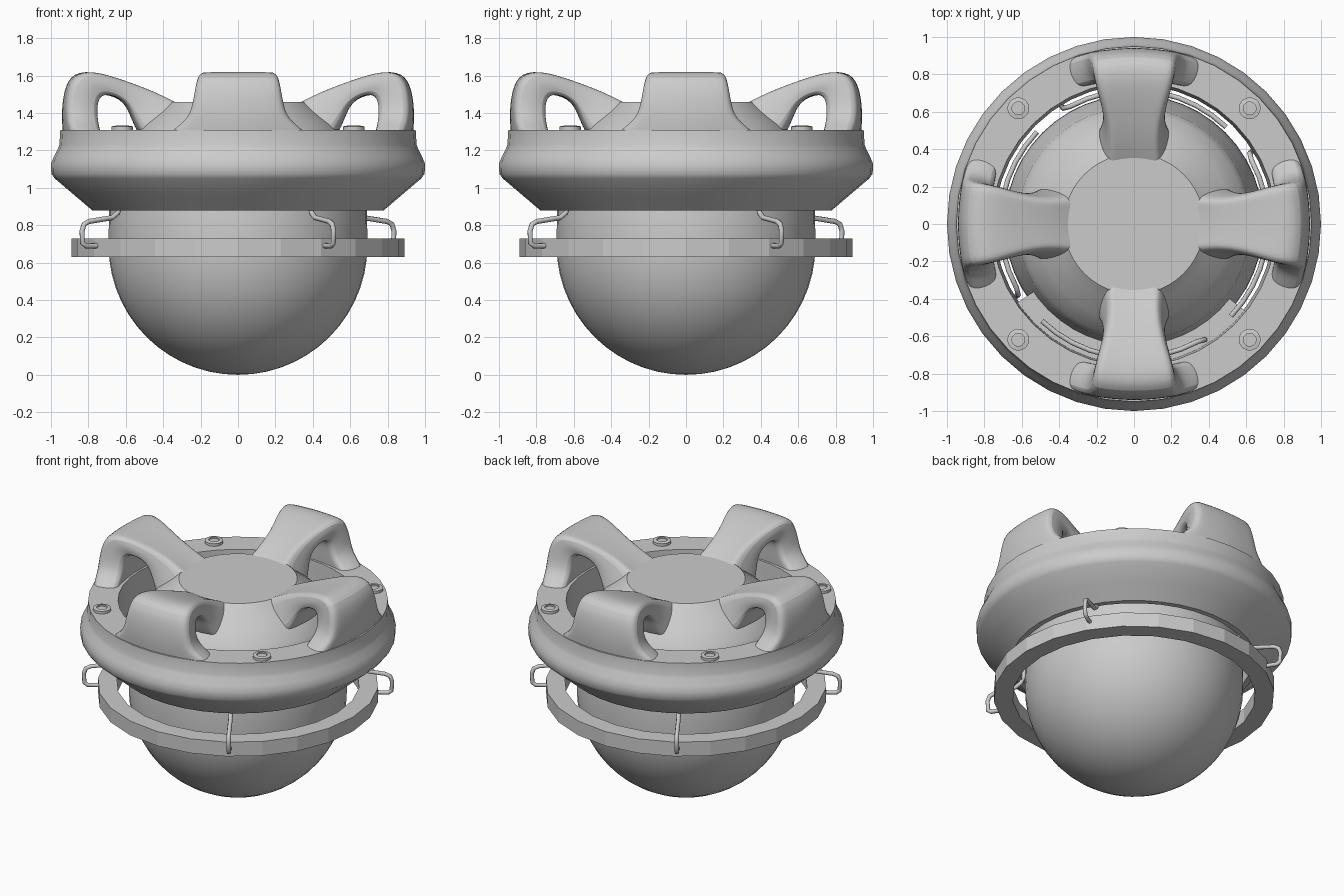
import bpy, bmesh, math
from math import sin, cos, radians, pi, asin

if "Cube" in bpy.data.objects:
    bpy.data.objects.remove(bpy.data.objects["Cube"])


def finish(bm, name, angle=None):
    bmesh.ops.recalc_face_normals(bm, faces=bm.faces)
    me = bpy.data.meshes.new(name)
    bm.to_mesh(me)
    bm.free()
    ob = bpy.data.objects.new(name, me)
    bpy.context.collection.objects.link(ob)
    if angle:
        bpy.ops.object.select_all(action='DESELECT')
        ob.select_set(True)
        bpy.context.view_layer.objects.active = ob
        bpy.ops.object.shade_smooth_by_angle(angle=radians(angle))
    return ob


def lathe(name, profile, n, closed=True, angle=None, loc=(0, 0)):
    """Revolve (radius, z) points around a vertical axis at loc."""
    bm = bmesh.new()
    rings = []
    for r, z in profile:
        if r < 1e-5:
            rings.append([bm.verts.new((loc[0], loc[1], z))] * n)
        else:
            rings.append([bm.verts.new((loc[0] + r * cos(2 * pi * i / n),
                                        loc[1] + r * sin(2 * pi * i / n), z)) for i in range(n)])
    pairs = list(zip(rings, rings[1:]))
    if closed:
        pairs.append((rings[-1], rings[0]))
    for a, b in pairs:
        for i in range(n):
            j = (i + 1) % n
            quad = list(dict.fromkeys((a[i], a[j], b[j], b[i])))
            if len(quad) > 2:
                bm.faces.new(quad)
    return finish(bm, name, angle)


def tube(name, points, radius):
    cu = bpy.data.curves.new(name, 'CURVE')
    cu.dimensions = '3D'
    cu.bevel_depth = radius
    cu.bevel_resolution = 2
    cu.use_fill_caps = True
    sp = cu.splines.new('POLY')
    sp.points.add(len(points) - 1)
    for p, co in zip(sp.points, points):
        p.co = (*co, 1)
    ob = bpy.data.objects.new(name, cu)
    bpy.context.collection.objects.link(ob)


# Globe with the lamp body rising to a flat top plate
R = 0.692
body = [(R * sin(pi / 2 * i / 14), R - R * cos(pi / 2 * i / 14)) for i in range(15)]
body += [(0.69, 0.88), (0.67, 1.0), (0.64, 1.1), (0.625, 1.2), (0.60, 1.25), (0.52, 1.34),
         (0.43, 1.41), (0.375, 1.46), (0, 1.46)]
lathe("globe_and_body", body, 48, closed=False, angle=35)

# Outer housing collar
lathe("housing_collar", [(0.745, 0.88), (0.78, 0.88), (0.88, 0.965), (0.98, 1.05), (0.998, 1.075),
                         (1.0, 1.13), (0.985, 1.165), (0.963, 1.21), (0.955, 1.23), (0.95, 1.31),
                         (0.76, 1.31)], 40, angle=35)

# Faceted lower guard ring
lathe("guard_ring", [(0.77, 0.63), (0.89, 0.63), (0.89, 0.73), (0.77, 0.73)], 24)

# Ledge closing the gap on one side of the housing
bm = bmesh.new()
prev = None
for i in range(13):
    a = radians(-146 + 108 * i / 12)
    cur = [bm.verts.new((r * cos(a), r * sin(a), z))
           for r, z in ((0.62, 1.05), (0.77, 1.05), (0.77, 1.07), (0.62, 1.07))]
    if prev:
        for k in range(4):
            bm.faces.new((prev[k], prev[(k + 1) % 4], cur[(k + 1) % 4], cur[k]))
    else:
        bm.faces.new(cur)
    prev = cur
bm.faces.new(prev)
finish(bm, "inner_ledge")

# Handle arms: sections of outer r, z, half width, then inner r, z, half width
SECTIONS = [
    (0.95, 1.22, 0.44, 0.80, 1.22, 0.42),
    (0.952, 1.31, 0.38, 0.785, 1.31, 0.31),
    (0.95, 1.37, 0.28, 0.775, 1.37, 0.23),
    (0.945, 1.48, 0.255, 0.772, 1.45, 0.21),
    (0.91, 1.605, 0.235, 0.75, 1.50, 0.20),
    (0.80, 1.63, 0.215, 0.68, 1.495, 0.185),
    (0.62, 1.575, 0.155, 0.60, 1.45, 0.165),
    (0.46, 1.515, 0.135, 0.565, 1.33, 0.19),
    (0.36, 1.46, 0.15, 0.50, 1.22, 0.24),
    (0.28, 1.42, 0.15, 0.40, 1.18, 0.24)]


def arm(name, turn):
    bm = bmesh.new()
    loops = []
    for ro, zo, wo, ri, zi, wi in SECTIONS:
        loop = []
        for r, z, w, ts in ((ro, zo, wo, (-1, -.75, 0, .75, 1)), (ri, zi, wi, (1, .75, 0, -.75, -1))):
            for t in ts:
                a = asin(w * t / r) + turn
                loop.append(bm.verts.new((r * cos(a), r * sin(a), z)))
        loops.append(loop)
    for a, b in zip(loops, loops[1:]):
        for k in range(10):
            m = (k + 1) % 10
            bm.faces.new((a[k], a[m], b[m], b[k]))
    bm.faces.new(loops[0])
    bm.faces.new(loops[-1])
    ob = finish(bm, name, 60)
    ob.modifiers.new("smooth", 'SUBSURF').levels = 2
    ob.modifiers["smooth"].render_levels = 2


# Wire hooks that clip the guard ring, running up and around inside the housing
HOOK = [(0.88, 0.69), (0.955, 0.69), (0.975, 0.705), (0.978, 0.77), (0.965, 0.805), (0.935, 0.82),
        (0.79, 0.84), (0.755, 0.865), (0.735, 0.91), (0.725, 1.08)]

for k in range(4):
    turn = k * pi / 2
    arm(f"handle_arm_{k + 1}", turn)
    a = turn + radians(-58.5)
    pts = [(r * cos(a), r * sin(a), z) for r, z in HOOK]
    pts += [(0.715 * cos(a - radians(d)), 0.715 * sin(a - radians(d)), 1.12) for d in range(3, 80, 8)]
    tube(f"wire_hook_{k + 1}", pts, 0.014)
    b = turn + pi / 4
    lathe(f"bolt_{k + 1}", [(0, 1.30), (0.058, 1.30), (0.058, 1.328), (0.034, 1.332), (0.034, 1.322), (0, 1.322)],
          20, closed=False, angle=35, loc=(0.875 * cos(b), 0.875 * sin(b)))
